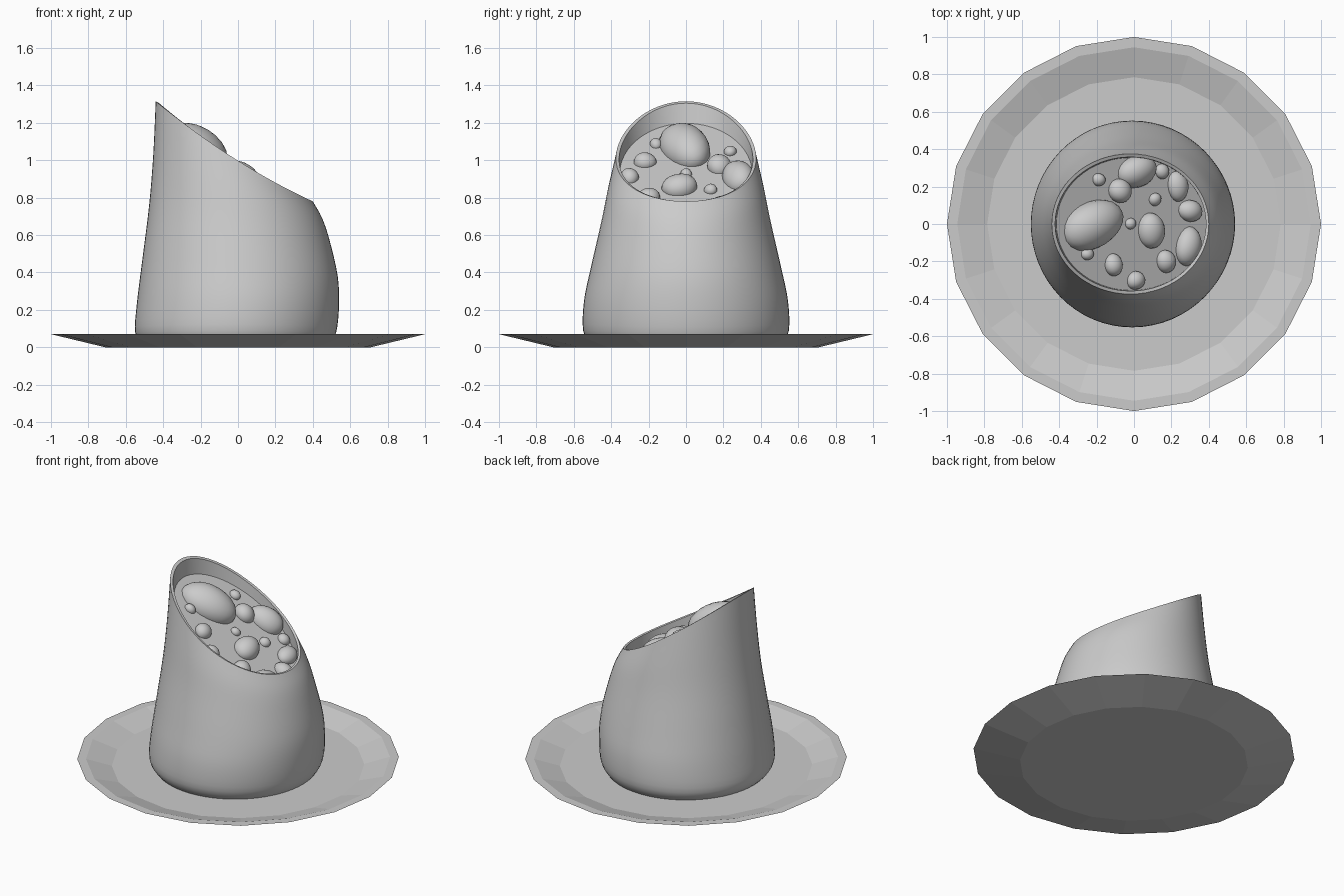
import bpy, bmesh, math, random
from mathutils import Vector, Matrix

if "Cube" in bpy.data.objects:
    bpy.data.objects.remove(bpy.data.objects["Cube"])

random.seed(4)
TAU = 2 * math.pi


def loft(name, rings, smooth):
    """Skin a list of point rings and cap both ends."""
    bm = bmesh.new()
    vs = [[bm.verts.new(p) for p in ring] for ring in rings]
    n = len(vs[0])
    for a, b in zip(vs, vs[1:]):
        for i in range(n):
            j = (i + 1) % n
            bm.faces.new((a[i], a[j], b[j], b[i]))
    bm.faces.new(vs[0][::-1])
    bm.faces.new(vs[-1])
    return finish(name, bm, smooth)


def finish(name, bm, smooth):
    bmesh.ops.recalc_face_normals(bm, faces=bm.faces)
    me = bpy.data.meshes.new(name)
    bm.to_mesh(me)
    bm.free()
    ob = bpy.data.objects.new(name, me)
    bpy.context.collection.objects.link(ob)
    if smooth:
        bpy.context.view_layer.objects.active = ob
        ob.select_set(True)
        bpy.ops.object.shade_smooth_by_angle(angle=math.radians(40))
        ob.select_set(False)
    return ob


# plate: 20-sided, faceted, with a flat rim
profile = [(0.71, 0), (1.0, 0.07), (0.945, 0.07), (0.785, 0.022)]
loft("plate", [[(r * math.cos(TAU * i / 20), r * math.sin(TAU * i / 20), z)
                for i in range(20)] for r, z in profile], False)

# vessel levels: right x, right z, left x, left z, side y, side z
levels = [(0.49, 0.015, -0.51, 0.015, 0.51, 0.015),
          (0.525, 0.08, -0.55, 0.08, 0.55, 0.09),
          (0.54, 0.22, -0.54, 0.24, 0.545, 0.25),
          (0.533, 0.38, -0.51, 0.48, 0.508, 0.43),
          (0.49, 0.57, -0.475, 0.76, 0.453, 0.67),
          (0.45, 0.69, -0.453, 1.03, 0.415, 0.85),
          (0.40, 0.78, -0.44, 1.315, 0.375, 1.01)]


def ring(level, n=64):
    xr, zr, xl, zl, ys, zs = level
    out = []
    for i in range(n):
        c, s = math.cos(TAU * i / n), math.sin(TAU * i / n)
        out.append(((xr + xl) / 2 + (xr - xl) / 2 * c, ys * s,
                    zs + (zr - zl) / 2 * c + ((zr + zl) / 2 - zs) * c * c))
    return out


def smooth_levels(pts, steps=4):
    """Catmull-Rom interpolation between levels."""
    out = []
    for k in range(len(pts) - 1):
        p0, p1, p2, p3 = (pts[min(max(k + d, 0), len(pts) - 1)] for d in (-1, 0, 1, 2))
        for q in range(steps):
            t = q / steps
            out.append([b + 0.5 * t * (c - a + t * (2*a - 5*b + 4*c - d + t * (3*(b - c) + d - a)))
                        for a, b, c, d in zip(p0, p1, p2, p3)])
    return out + [pts[-1]]


def surface_z(x):
    return 0.915 - 0.68 * x


# vessel: leaning wall, thin slanted lip, inner wall and sloping fill
inner = [(0.385, 0.78, -0.422, 1.305, 0.358, 1.005),
         (0.385, surface_z(0.385), -0.415, surface_z(-0.415), 0.355, surface_z(-0.015))]
loft("vessel", [ring(l) for l in smooth_levels(levels) + inner], True)

# pebbles resting in the fill: x, y, half length, half width, turn in degrees
pebbles = [(-0.22, 0.0, 0.17, 0.125, 15), (0.01, 0.28, 0.11, 0.085, 10),
           (-0.08, 0.18, 0.065, 0.065, 0), (0.23, 0.20, 0.055, 0.085, 10),
           (0.30, 0.07, 0.065, 0.06, 0), (0.29, -0.12, 0.07, 0.105, -15),
           (0.09, -0.04, 0.075, 0.095, 10), (0.17, -0.20, 0.055, 0.06, 20),
           (0.01, -0.30, 0.05, 0.05, 0), (-0.11, -0.22, 0.05, 0.06, 0),
           (-0.25, -0.16, 0.036, 0.033, 0), (-0.19, 0.235, 0.034, 0.034, 0),
           (0.11, 0.13, 0.034, 0.034, 0), (-0.02, 0.0, 0.03, 0.03, 0),
           (0.15, 0.28, 0.038, 0.042, 0)]
tilt = Matrix.Rotation(math.atan(0.68), 4, 'Y')
for k, (x, y, a, b, turn) in enumerate(pebbles):
    bm = bmesh.new()
    bmesh.ops.create_icosphere(bm, subdivisions=3, radius=1)
    lumps = [Vector([random.uniform(-1, 1) for _ in range(3)]).normalized() for _ in range(4)]
    for v in bm.verts:
        v.co *= 1 + 0.09 * sum(max(0, v.co.dot(d)) ** 3 for d in lumps) - 0.04
    size = Matrix.Diagonal((a * 1.08, b, min(a, b) * 0.95, 1))
    place = Matrix.Translation((x, y, surface_z(x)))
    bm.transform(place @ tilt @ Matrix.Rotation(math.radians(turn), 4, 'Z') @ size)
    finish(f"pebble_{k + 1}", bm, True)
